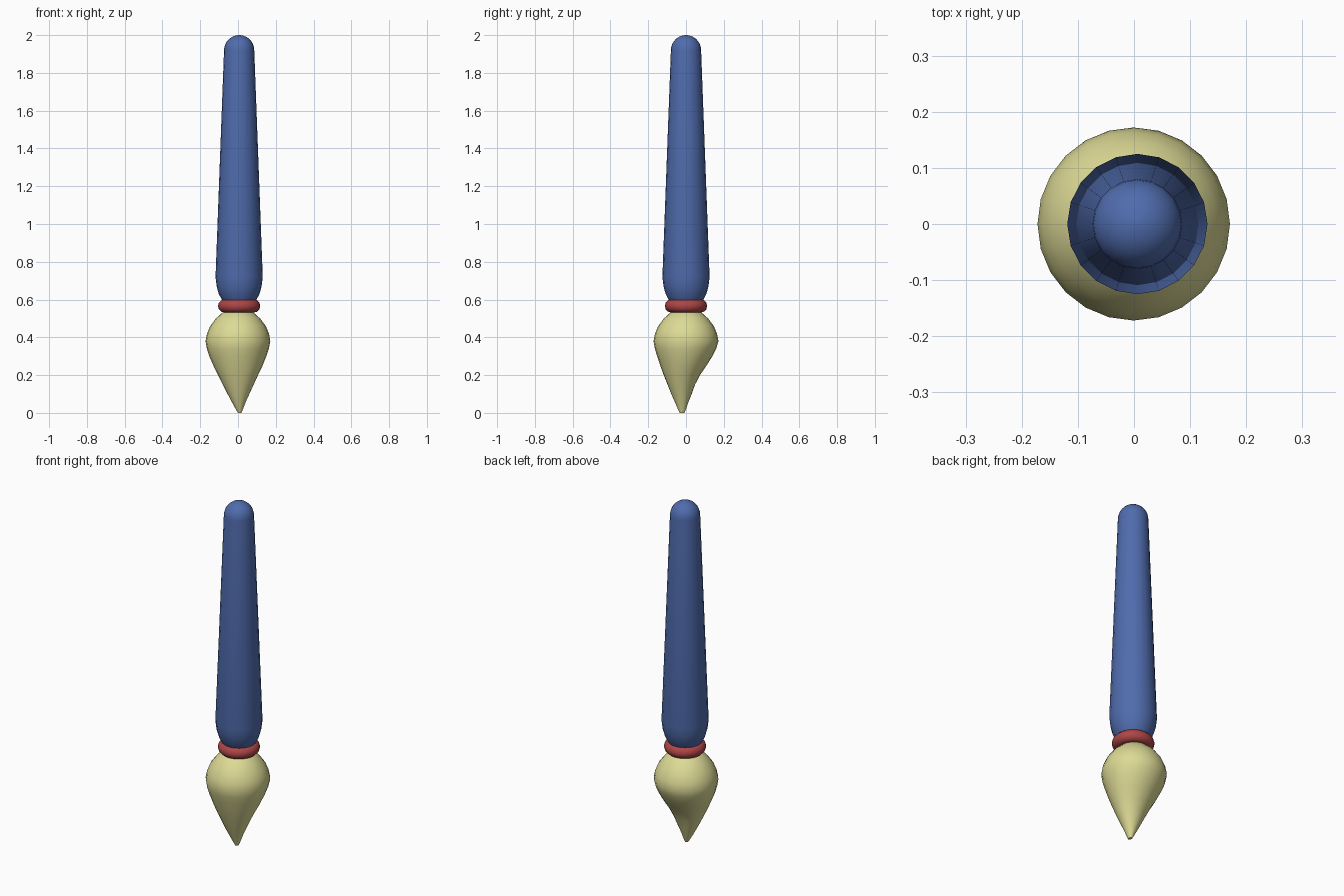
import bpy, bmesh, math

if "Cube" in bpy.data.objects:
    bpy.data.objects.remove(bpy.data.objects["Cube"])

def paint(ob, name, color, angle=30):
    mat = bpy.data.materials.new(name)
    mat.diffuse_color = color
    mat.use_nodes = True
    mat.node_tree.nodes["Principled BSDF"].inputs["Base Color"].default_value = mat.diffuse_color
    ob.data.materials.append(mat)
    bpy.ops.object.select_all(action='DESELECT')
    ob.select_set(True)
    bpy.context.view_layer.objects.active = ob
    bpy.ops.object.shade_smooth_by_angle(angle=math.radians(angle))

def loft(name, sections, sides):
    """Sections are (z, x_min, x_max, y_min, y_max) ellipses, bottom to top."""
    bm = bmesh.new()
    rings = []
    for z, x0, x1, y0, y1 in sections:
        ring = []
        for i in range(sides):
            a = math.tau * i / sides
            ring.append(bm.verts.new(((x0 + x1) / 2 + (x1 - x0) / 2 * math.cos(a),
                                      (y0 + y1) / 2 + (y1 - y0) / 2 * math.sin(a), z)))
        rings.append(ring)
    for lo, hi in zip(rings, rings[1:]):
        for i in range(sides):
            j = (i + 1) % sides
            bm.faces.new((lo[i], lo[j], hi[j], hi[i]))
    bm.faces.new(rings[0][::-1])
    bm.faces.new(rings[-1])
    me = bpy.data.meshes.new(name)
    bm.to_mesh(me)
    bm.free()
    ob = bpy.data.objects.new(name, me)
    bpy.context.collection.objects.link(ob)
    return ob

CX = 0.006

# Handle: tapered shaft, rounded foot and domed top
profile = [(0.56, 0.07), (0.60, 0.092), (0.63, 0.108), (0.67, 0.119),
           (0.72, 0.125), (1.92, 0.08)]
for k in range(1, 8):
    a = math.radians(12.5 * k)
    profile.append((1.92 + 0.08 * math.sin(a), 0.08 * math.cos(a)))
profile[-1] = (2.0, 0.005)
handle = loft("handle", [(z, CX - r, CX + r, -r, r) for z, r in profile], 20)
paint(handle, "blue_paint", (0.08, 0.15, 0.42, 1))

# Collar between handle and bristles
bpy.ops.mesh.primitive_torus_add(major_radius=0.077, minor_radius=0.035,
                                 major_segments=24, minor_segments=12,
                                 location=(CX, 0, 0.566))
collar = bpy.context.object
collar.name = "collar"
paint(collar, "red_collar", (0.42, 0.06, 0.06, 1), 60)

# Bristles: round bulb drawn down to a tip that leans to the front
bulb = [
    (0.00, 0.000, 0.018, -0.034, -0.008),
    (0.02, -0.012, 0.026, -0.043, 0.000),
    (0.06, -0.034, 0.042, -0.060, 0.014),
    (0.10, -0.055, 0.060, -0.078, 0.030),
    (0.15, -0.080, 0.083, -0.098, 0.048),
    (0.20, -0.105, 0.106, -0.118, 0.074),
    (0.25, -0.130, 0.130, -0.136, 0.108),
    (0.30, -0.152, 0.150, -0.153, 0.140),
    (0.34, -0.165, 0.163, -0.165, 0.160),
    (0.38, -0.172, 0.171, -0.172, 0.172),
]
bulb += [(z, -r, r, -r, r) for z, r in
         [(0.42, 0.164), (0.46, 0.147), (0.50, 0.117), (0.53, 0.083), (0.55, 0.04)]]
bristles = loft("bristles", bulb, 24)
paint(bristles, "cream_bristles", (0.72, 0.70, 0.30, 1), 60)
